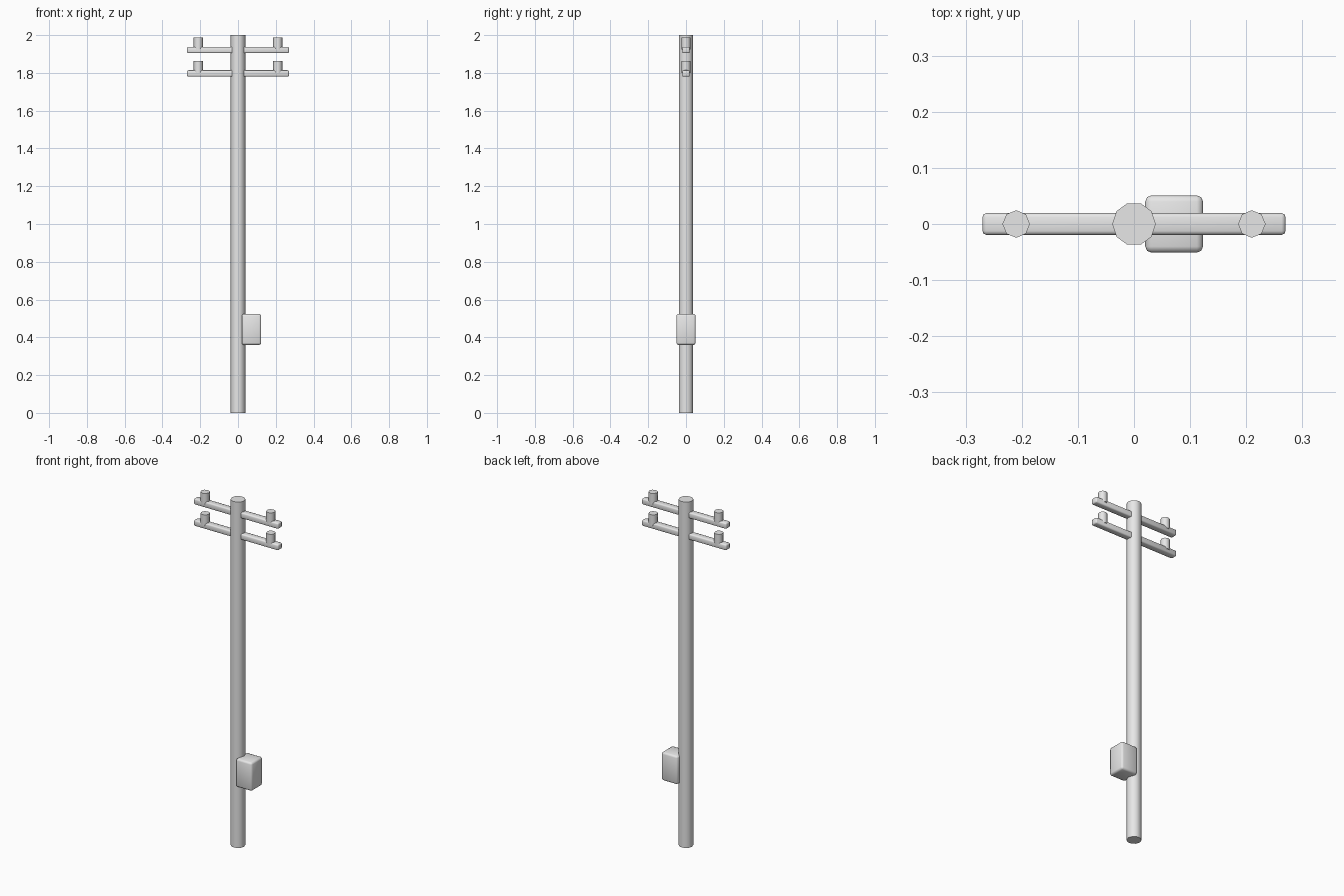
import bpy
import math

if "Cube" in bpy.data.objects:
    bpy.data.objects.remove(bpy.data.objects["Cube"])

grey = bpy.data.materials.new("plain grey")
grey.diffuse_color = (0.8, 0.8, 0.8, 1)
grey.use_nodes = True
grey.node_tree.nodes["Principled BSDF"].inputs["Base Color"].default_value = grey.diffuse_color


def finish(ob, name):
    ob.name = name
    ob.data.materials.append(grey)
    bpy.ops.object.shade_smooth_by_angle(angle=math.radians(50))
    return ob


def cylinder(name, sides, radius, x, z0, z1, turn=0):
    bpy.ops.mesh.primitive_cylinder_add(
        vertices=sides, radius=radius, depth=z1 - z0,
        location=(x, 0, (z0 + z1) / 2), rotation=(0, 0, turn))
    return finish(bpy.context.object, name)


def box(name, x0, x1, half_y, z0, z1, bevel, segments):
    bpy.ops.mesh.primitive_cube_add(size=1, location=((x0 + x1) / 2, 0, (z0 + z1) / 2))
    ob = bpy.context.object
    ob.scale = (x1 - x0, 2 * half_y, z1 - z0)
    bpy.ops.object.transform_apply(location=False, rotation=False, scale=True)
    mod = ob.modifiers.new("rounded edges", 'BEVEL')
    mod.width = bevel
    mod.segments = segments
    bpy.ops.object.modifier_apply(modifier=mod.name)
    return finish(ob, name)


# Ten-sided pole, corners on the x axis
cylinder("pole", 10, 0.0387, 0, 0, 2, math.pi / 2)

# Two cross arms, each with a pair of insulators
for label, z in (("upper", 1.904), ("lower", 1.78)):
    box(label + "_cross_arm", -0.27, 0.27, 0.0195, z, z + 0.034, 0.007, 2)
    for side, x in (("left", -0.21), ("right", 0.21)):
        cylinder(f"{label}_{side}_insulator", 8, 0.0245, x, z + 0.02, z + 0.083)

# Junction box on the right side of the pole
box("junction_box", 0.02, 0.123, 0.051, 0.36, 0.524, 0.011, 2)
